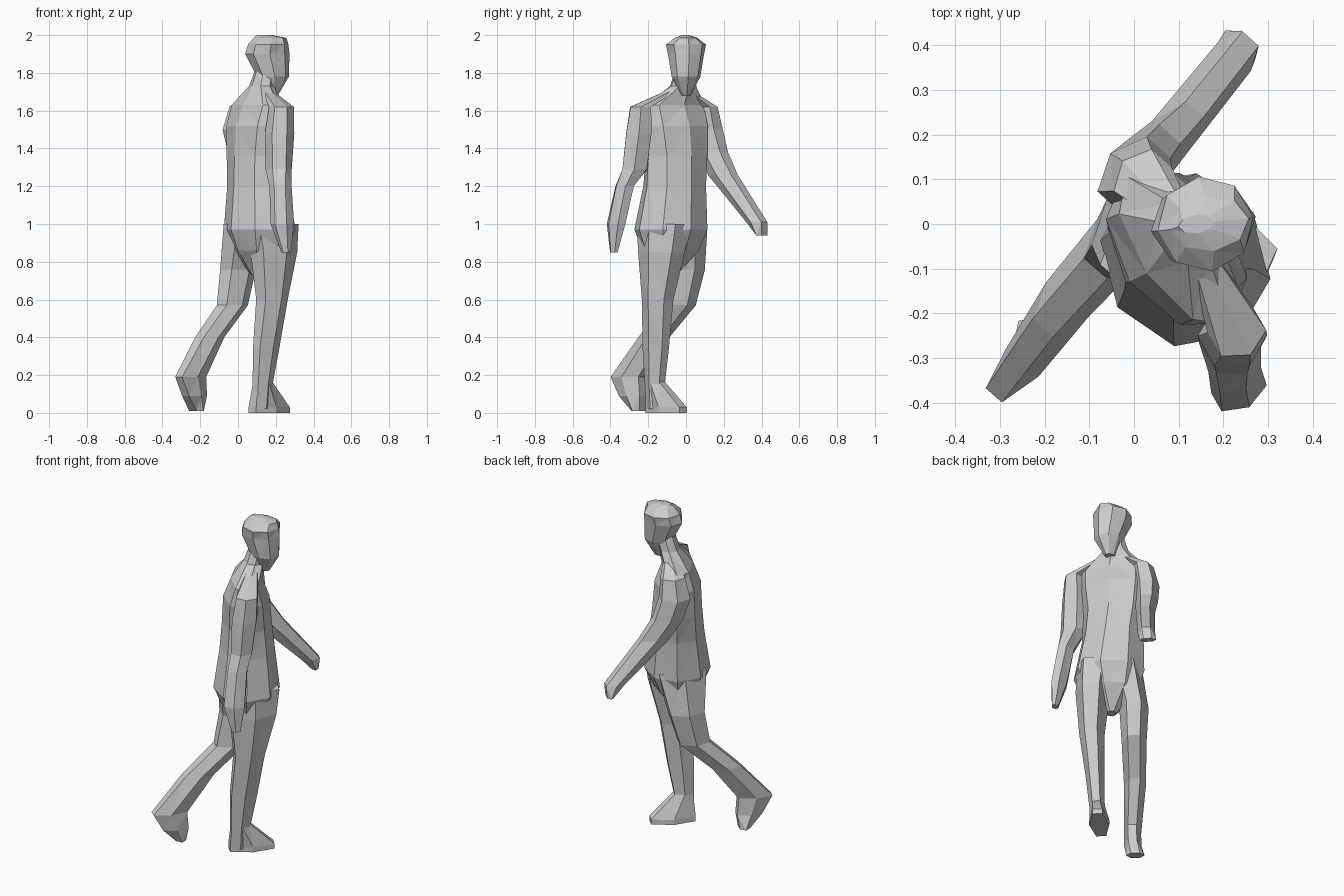
import bpy, bmesh, math


def loft(name, sections, yaw, sides):
    """Skin level rings: (x, y, z, half width, half depth); yaw = facing direction in degrees."""
    bm = bmesh.new()
    c, s = math.cos(math.radians(yaw)), math.sin(math.radians(yaw))
    # six-sided limbs get flat fronts, eight-sided parts a front edge
    phase, grow = (0.5, 1.12) if sides == 6 else (0, 1.03)
    rings = []
    for x, y, z, w, d in sections:
        ring = []
        for i in range(sides):
            a = 2 * math.pi * (i + phase) / sides
            f, l = grow * d * math.cos(a), 1.02 * w * math.sin(a)
            ring.append(bm.verts.new((x + f * c - l * s, y + f * s + l * c, z)))
        rings.append(ring)
    for r, q in zip(rings, rings[1:]):
        for i in range(sides):
            j = (i + 1) % sides
            bm.faces.new((r[i], r[j], q[j], q[i]))
    bm.faces.new(rings[0])
    bm.faces.new(rings[-1])
    bmesh.ops.recalc_face_normals(bm, faces=bm.faces)
    bmesh.ops.triangulate(bm, faces=[f for f in bm.faces if len(f.verts) == 4])
    mesh = bpy.data.meshes.new(name)
    bm.to_mesh(mesh)
    bm.free()
    ob = bpy.data.objects.new(name, mesh)
    bpy.context.collection.objects.link(ob)
    return ob


# torso from crotch to neck, turned slightly to the right of the walk
loft("torso", [
    (0.10, -0.08, 0.73, 0.03, 0.03),
    (0.11, -0.08, 0.86, 0.16, 0.13),
    (0.115, -0.08, 0.97, 0.20, 0.18),
    (0.105, -0.06, 1.20, 0.175, 0.15),
    (0.095, -0.05, 1.36, 0.18, 0.135),
    (0.095, -0.055, 1.52, 0.20, 0.125),
    (0.10, -0.06, 1.63, 0.20, 0.085),
    (0.125, -0.015, 1.73, 0.075, 0.06),
    (0.15, 0.0, 1.83, 0.05, 0.055)], 35, 8)

# head
loft("head", [
    (0.175, 0.0, 1.68, 0.025, 0.035),
    (0.185, 0.0, 1.78, 0.075, 0.083),
    (0.155, 0.0, 1.90, 0.095, 0.115),
    (0.16, 0.0, 1.95, 0.105, 0.105),
    (0.17, 0.0, 1.985, 0.06, 0.085),
    (0.14, 0.0, 2.0, 0.02, 0.04)], 8, 8)

# left arm swings forward from the neck slope
loft("left_arm", [
    (0.10, 0.01, 1.70, 0.03, 0.03),
    (0.02, 0.10, 1.62, 0.06, 0.065),
    (0.0, 0.11, 1.50, 0.07, 0.085),
    (0.025, 0.14, 1.38, 0.062, 0.085),
    (0.08, 0.195, 1.26, 0.052, 0.085),
    (0.225, 0.375, 1.01, 0.048, 0.055),
    (0.238, 0.402, 0.94, 0.045, 0.02)], 48, 6)

# right arm hangs down
loft("right_arm", [
    (0.16, -0.09, 1.70, 0.03, 0.03),
    (0.23, -0.24, 1.62, 0.06, 0.06),
    (0.22, -0.25, 1.48, 0.075, 0.07),
    (0.215, -0.27, 1.29, 0.075, 0.06),
    (0.225, -0.325, 1.20, 0.05, 0.055),
    (0.235, -0.37, 1.00, 0.045, 0.06),
    (0.255, -0.382, 0.85, 0.018, 0.025)], 30, 6)

# left leg trails behind, heel lifted
loft("left_leg", [
    (0.05, -0.02, 1.00, 0.095, 0.14),
    (0.0, 0.0, 0.76, 0.08, 0.10),
    (-0.03, -0.035, 0.57, 0.068, 0.088),
    (-0.15, -0.17, 0.40, 0.06, 0.085),
    (-0.25, -0.31, 0.19, 0.047, 0.10),
    (-0.23, -0.285, 0.09, 0.047, 0.075),
    (-0.22, -0.25, 0.01, 0.05, 0.03)], 49, 6)

# right leg is planted
loft("right_leg", [
    (0.18, -0.12, 1.00, 0.105, 0.15),
    (0.19, -0.13, 0.85, 0.095, 0.13),
    (0.18, -0.15, 0.60, 0.07, 0.085),
    (0.15, -0.16, 0.35, 0.052, 0.075),
    (0.13, -0.165, 0.15, 0.042, 0.055),
    (0.12, -0.16, 0.02, 0.042, 0.05)], 45, 6)

# planted foot
loft("right_foot", [
    (0.165, -0.105, 0.0, 0.055, 0.13),
    (0.165, -0.105, 0.03, 0.055, 0.13),
    (0.13, -0.165, 0.17, 0.04, 0.05)], 45, 6)
